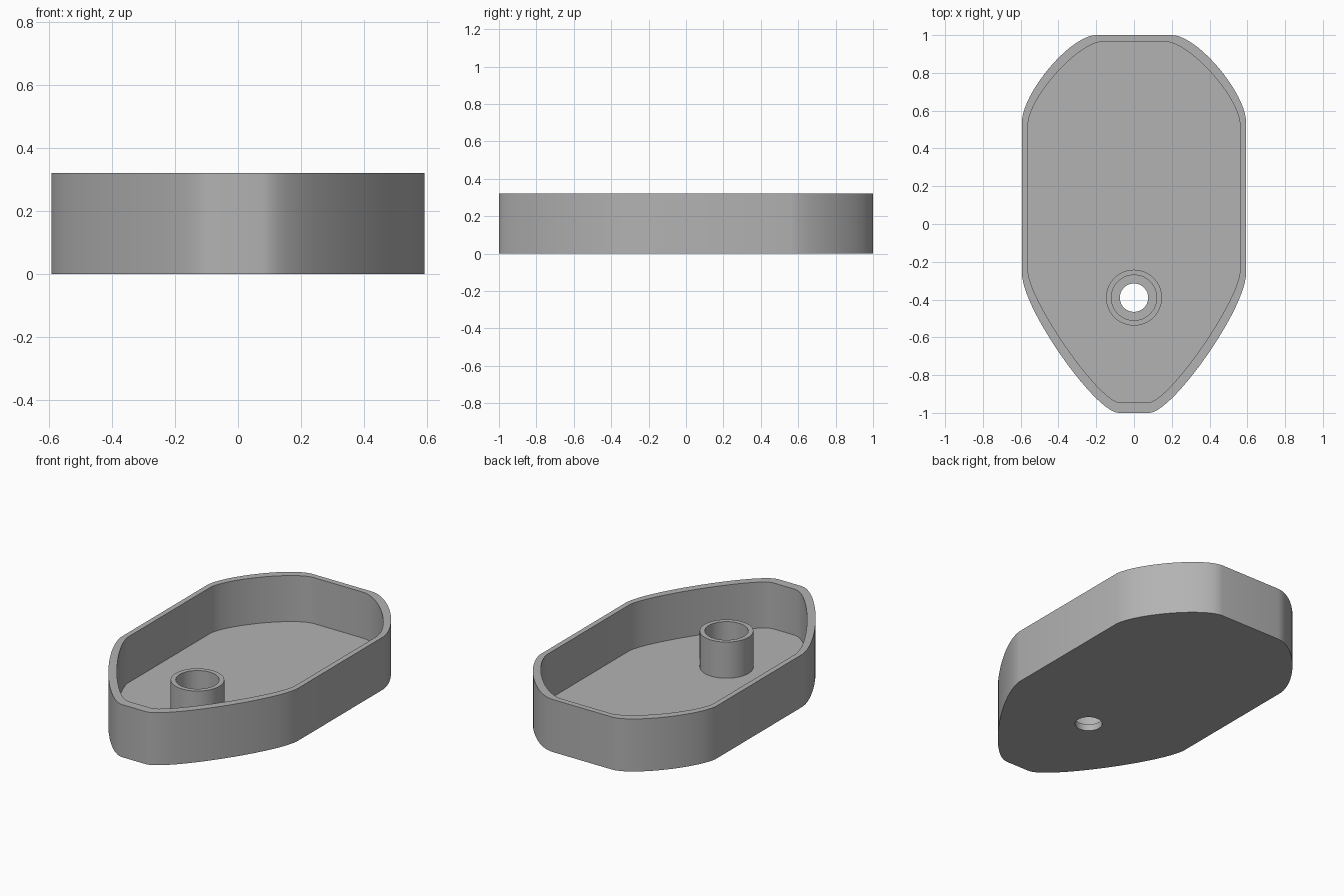
import bpy, bmesh, math
from mathutils import Vector
from mathutils.geometry import interpolate_bezier

cube = bpy.data.objects.get("Cube")
if cube:
    bpy.data.objects.remove(cube, do_unlink=True)

HEIGHT, FLOOR, POST_TOP, POST_Y = 0.32, 0.04, 0.26, -0.39

grey = bpy.data.materials.new("plain grey")
grey.use_nodes = True
grey.diffuse_color = (0.45, 0.45, 0.45, 1)
grey.node_tree.nodes["Principled BSDF"].inputs["Base Color"].default_value = grey.diffuse_color


def outline(front, back):
    """Closed symmetric outline from a front and a back Bezier on the +x side."""
    half = []
    for curve in (front, back):
        half += interpolate_bezier(*[Vector(p).to_3d() for p in curve], 20)
    return [(p.x, p.y) for p in half] + [(-p.x, p.y) for p in reversed(half)]


def circle(radius, n=64):
    return [(radius * math.cos(2 * math.pi * i / n),
             POST_Y + radius * math.sin(2 * math.pi * i / n)) for i in range(n)]


outer = outline([(0.08, -1), (0.20, -1), (0.57, -0.48), (0.592, -0.28)],
                [(0.592, 0.56), (0.57, 0.72), (0.33, 1), (0.20, 1)])
inner = outline([(0.075, -0.945), (0.18, -0.945), (0.54, -0.43), (0.56, -0.26)],
                [(0.56, 0.54), (0.54, 0.69), (0.29, 0.965), (0.165, 0.965)])
post, bore, hole = circle(0.148), circle(0.12), circle(0.075)

bm = bmesh.new()


def ring(points, z):
    verts = [bm.verts.new((x, y, z)) for x, y in points]
    return [bm.edges.new((v, verts[(i + 1) % len(verts)])) for i, v in enumerate(verts)]


def bridge(rings):
    """Join successive rings of equal vertex count with quads."""
    for a, b in zip(rings, rings[1:]):
        va, vb = [[e.verts[0] for e in r] for r in (a, b)]
        n = len(va)
        for i in range(n):
            j = (i + 1) % n
            bm.faces.new((va[i], va[j], vb[j], vb[i]))


# Tray wall: outside, rim, inside
wall = [ring(outer, 0), ring(outer, HEIGHT), ring(inner, HEIGHT), ring(inner, FLOOR)]
bridge(wall)

# Hollow post: outside, rim, bore, shelf, through hole
tube = [ring(post, FLOOR), ring(post, POST_TOP), ring(bore, POST_TOP),
        ring(bore, FLOOR), ring(hole, FLOOR), ring(hole, 0)]
bridge(tube)

# Floor and underside, each pierced by the post
for outside, inside in ((wall[3], tube[0]), (wall[0], tube[5])):
    bmesh.ops.triangle_fill(bm, edges=outside + inside, use_beauty=True)

bmesh.ops.recalc_face_normals(bm, faces=bm.faces)
mesh = bpy.data.meshes.new("tray_with_post")
bm.to_mesh(mesh)
bm.free()
mesh.materials.append(grey)
tray = bpy.data.objects.new("tray_with_post", mesh)
bpy.context.collection.objects.link(tray)

bpy.ops.object.select_all(action="DESELECT")
tray.select_set(True)
bpy.context.view_layer.objects.active = tray
bpy.ops.object.shade_smooth_by_angle(angle=math.radians(30))
